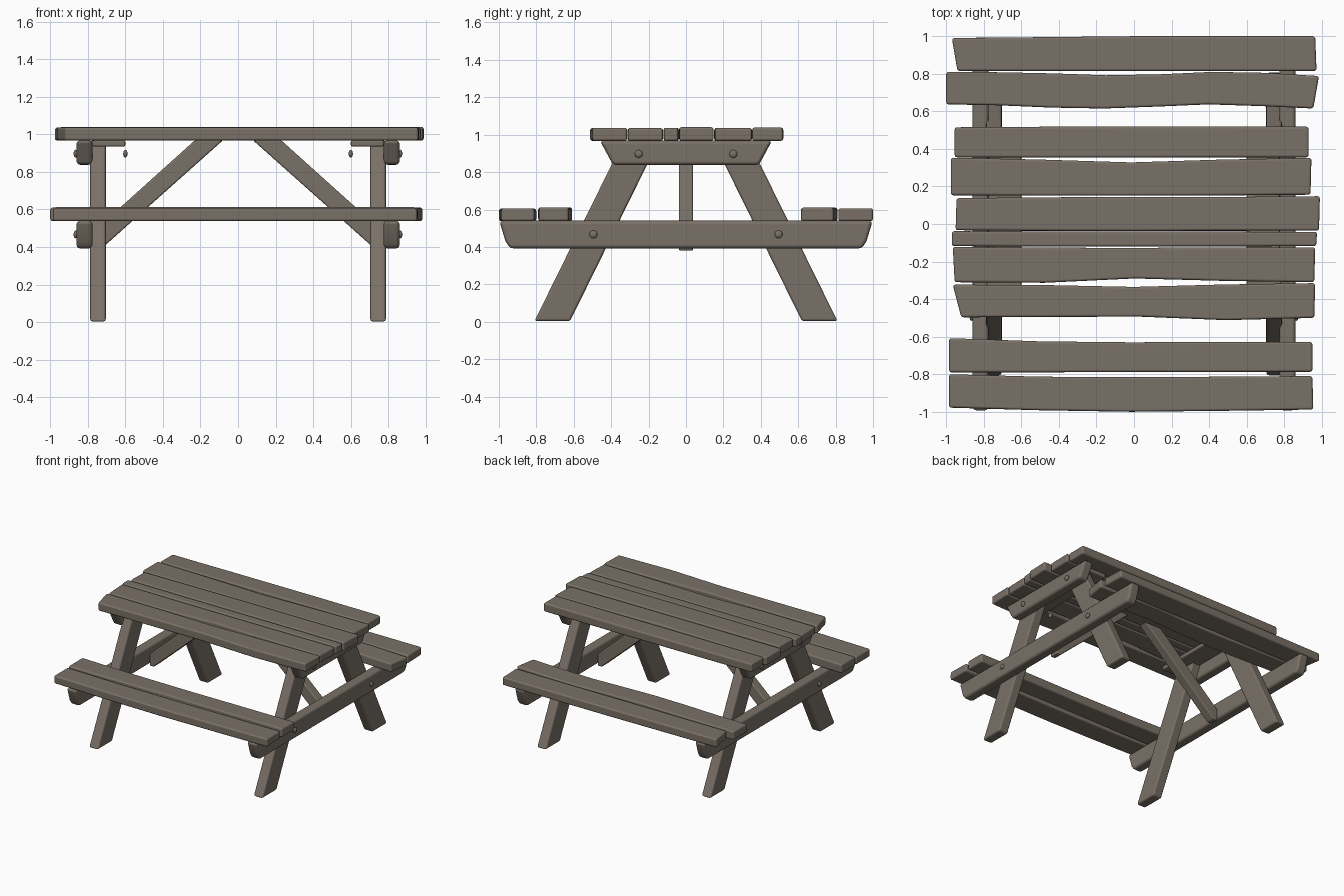
import bpy, bmesh, math
from mathutils import Vector

if "Cube" in bpy.data.objects:
    bpy.data.objects.remove(bpy.data.objects["Cube"])

wood = bpy.data.materials.new("weathered_wood")
wood.diffuse_color = (0.195, 0.165, 0.135, 1)
wood.use_nodes = True
wood.node_tree.nodes["Principled BSDF"].inputs["Base Color"].default_value = wood.diffuse_color


def finish(name, bm, bevel):
    bmesh.ops.recalc_face_normals(bm, faces=bm.faces)
    me = bpy.data.meshes.new(name)
    bm.to_mesh(me)
    bm.free()
    me.materials.append(wood)
    ob = bpy.data.objects.new(name, me)
    bpy.context.collection.objects.link(ob)
    bpy.context.view_layer.objects.active = ob
    ob.select_set(True)
    bpy.ops.object.shade_smooth_by_angle(angle=math.radians(40))
    ob.select_set(False)
    if bevel:
        mod = ob.modifiers.new("soft_edges", 'BEVEL')
        mod.width = bevel
        mod.segments = 3
        mod.limit_method = 'ANGLE'
        mod.angle_limit = math.radians(35)
        mod.harden_normals = True
    return ob


def prism(name, points, depth, bevel=0.015):
    """Extrude a closed outline of 3D points by a vector."""
    bm = bmesh.new()
    face = bm.faces.new([bm.verts.new(p) for p in points])
    ext = bmesh.ops.extrude_face_region(bm, geom=[face])
    verts = [g for g in ext["geom"] if isinstance(g, bmesh.types.BMVert)]
    bmesh.ops.translate(bm, verts=verts, vec=Vector(depth))
    return finish(name, bm, bevel)


def board(name, left, right, low, high, z0, z1):
    """Uneven plank: left/right = (x at low edge, x at high edge),
    low/high = y of the two long edges at even steps along x."""
    bm = bmesh.new()
    n = len(low) - 1
    rings = []
    for i in range(n + 1):
        t = i / n
        xl = left[0] + (right[0] - left[0]) * t
        xh = left[1] + (right[1] - left[1]) * t
        rings.append([bm.verts.new(p) for p in (
            (xl, low[i], z0), (xh, high[i], z0), (xh, high[i], z1), (xl, low[i], z1))])
    for a, b in zip(rings, rings[1:]):
        for k in range(4):
            bm.faces.new((a[k], a[(k + 1) % 4], b[(k + 1) % 4], b[k]))
    bm.faces.new(rings[0])
    bm.faces.new(rings[-1])
    return finish(name, bm, 0.013)


def bolt(name, x, y, z):
    bm = bmesh.new()
    bmesh.ops.create_uvsphere(bm, u_segments=16, v_segments=8, radius=0.021)
    for v in bm.verts:
        v.co = (x + v.co.x * 0.55, y + v.co.y, z + v.co.z)
    finish(name, bm, 0)


# table top planks
T0, T1 = 0.967, 1.038
board("table_plank_1", (-.955, -.955), (.93, .93), [.355, .354, .354, .355, .355],
      [.515, .518, .52, .52, .518], T0, T1)
board("table_plank_2", (-.975, -.975), (.94, .945), [.153, .151, .151, .152, .156],
      [.353, .343, .328, .343, .352], T0, T1 - .002)
board("table_plank_3", (-.95, -.945), (.985, .99), [-.033, -.036, -.037, -.035, -.035],
      [.138, .142, .145, .144, .148], T0, T1 + .002)
board("table_plank_4", (-.97, -.97), (.97, .975), [-.118, -.12, -.12, -.119, -.118],
      [-.038, -.041, -.041, -.041, -.042], T0, T1 - .001)
board("table_plank_5", (-.955, -.965), (.96, .965), [-.31, -.313, -.29, -.303, -.31],
      [-.122, -.126, -.127, -.125, -.124], T0, T1 - .003)
board("table_plank_6", (-.92, -.965), (.96, .965), [-.497, -.495, -.493, -.512, -.5],
      [-.323, -.325, -.335, -.322, -.315], T0, T1 - .001)

# bench planks, back pair then front pair
board("back_bench_outer_plank", (-.94, -.97), (.972, .965), [.815, .815, .815, .815, .815],
      [.99, .995, 1, 1, 1], .538, .606)
board("back_bench_inner_plank", (-1, -1), (.955, .985),
      [.637, .632, .62, .615, .625, .637, .628, .615],
      [.81, .808, .802, .792, .797, .81, .805, .788], .538, .61)
board("front_bench_inner_plank", (-.985, -.985), (.95, .95), [-.79, -.79, -.788, -.788, -.787],
      [-.608, -.625, -.63, -.628, -.628], .538, .612)
board("front_bench_outer_plank", (-.985, -.985), (.955, .95), [-.978, -.992, -1, -.995, -.988],
      [-.8, -.813, -.816, -.813, -.81], .538, .605)

# both end frames
for s, side in ((-1, "left"), (1, "right")):
    xb = 0.775 * s
    prism(side + "_bench_beam", [(xb, -.998, .54), (xb, .998, .54), (xb, .965, .43),
          (xb, .94, .392), (xb, -.94, .392), (xb, -.965, .43)], (.085 * s, 0, 0), .02)
    prism(side + "_table_beam", [(xb, -.46, .968), (xb, .46, .968), (xb, .39, .838),
          (xb, -.39, .838)], (.085 * s, 0, 0), .02)
    prism(side + "_top_strip", [(.6 * s, -.39, .935), (.6 * s, .39, .935), (.6 * s, .39, .968),
          (.6 * s, -.39, .968)], (.175 * s, 0, 0), .01)
    # diagonal brace from bench beam to table top
    prism(side + "_brace", [(.08 * s, -.038, .968), (.23 * s, -.038, .968),
          (.778 * s, -.038, .475), (.778 * s, -.038, .38), (.74 * s, -.038, .38)],
          (0, .076, 0), .01)
    for d, end in ((-1, "front"), (1, "back")):
        xl = .704 * s
        prism(f"{side}_{end}_leg", [(xl, .62 * d, .003), (xl, .81 * d, .003),
              (xl, .335 * d, .967), (xl, .145 * d, .967)], (.083 * s, 0, 0), .014)
        bolt(f"{side}_{end}_bench_bolt", .864 * s, .495 * d, .467)
        bolt(f"{side}_{end}_table_bolt", .864 * s, .253 * d, .897)
        bolt(f"{side}_{end}_inner_bolt", .6 * s, .253 * d, .897)
